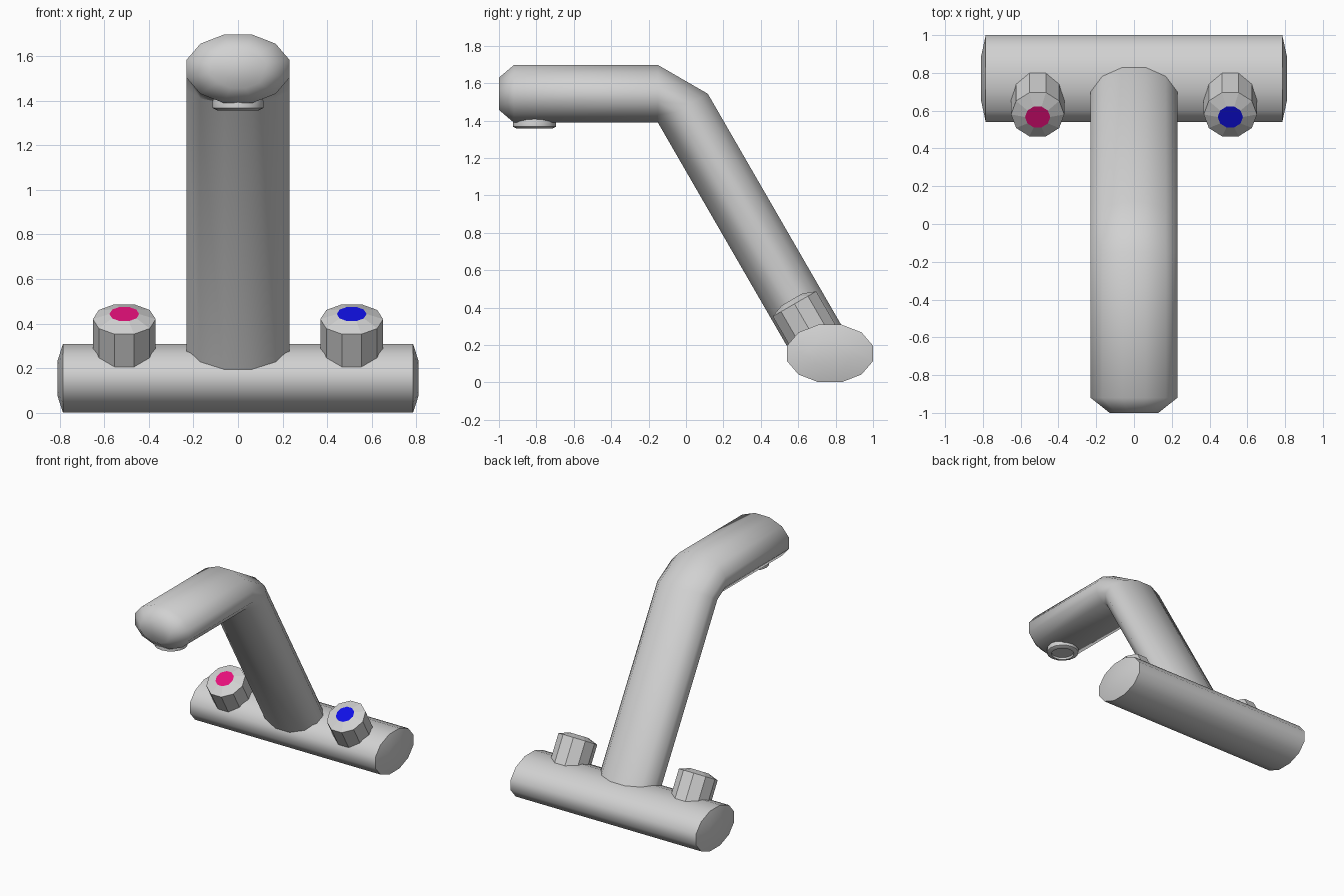
import bpy, bmesh, math
from mathutils import Vector

if "Cube" in bpy.data.objects:
    bpy.data.objects.remove(bpy.data.objects["Cube"])


def material(name, rgb):
    m = bpy.data.materials.new(name)
    m.diffuse_color = (*rgb, 1)
    m.use_nodes = True
    m.node_tree.nodes["Principled BSDF"].inputs["Base Color"].default_value = m.diffuse_color
    return m


GREY = material("satin_grey", (0.64, 0.64, 0.64))
HOT = material("hot_pink", (0.8, 0.005, 0.2))
COLD = material("cold_blue", (0.005, 0.005, 0.8))


def loft(name, rings, sides, phase, angle, cap=None):
    """Skin rings of (centre, u half-axis, v half-axis); cap colours the last face."""
    bm = bmesh.new()
    loops = []
    for c, u, v in rings:
        c, u, v = Vector(c), Vector(u), Vector(v)
        turn = [math.radians(phase) + 2 * math.pi * i / sides for i in range(sides)]
        loops.append([bm.verts.new(c + u * math.cos(a) + v * math.sin(a)) for a in turn])
    for a, b in zip(loops, loops[1:]):
        for i in range(sides):
            j = (i + 1) % sides
            bm.faces.new((a[i], a[j], b[j], b[i]))
    bm.faces.new(loops[0][::-1])
    end = bm.faces.new(loops[-1])
    if cap:
        end.material_index = 1
    bmesh.ops.recalc_face_normals(bm, faces=bm.faces)
    me = bpy.data.meshes.new(name)
    bm.to_mesh(me)
    bm.free()
    me.materials.append(GREY)
    if cap:
        me.materials.append(cap)
    ob = bpy.data.objects.new(name, me)
    bpy.context.collection.objects.link(ob)
    if angle:
        me.shade_smooth()
        me.set_sharp_from_angle(angle=math.radians(angle))
    return ob


# Oval tube half-axes (12 sides, flats facing the axes)
W, H = 0.238, 0.1595

# Horizontal base bar with slightly bulged ends
loft("base_bar",
     [((x, 0.77, 0.155), (0, W * s, 0), (0, 0, H * s))
      for x, s in ((-0.81, 0.5), (-0.785, 1), (0.785, 1), (0.81, 0.5))],
     12, 15, 50)

# Spout: tapered tip, level arm, 30/60 degree bend, sloping leg into the bar
c30, s30 = math.cos(math.radians(30)), 0.5
down = Vector((0, s30, -c30))
across = Vector((0, c30, s30))
bend = Vector((0, -0.15, 1.389)) + across * 0.154
spout = [((0, y, 1.543), (W * s, 0, 0), (0, 0, H * s))
         for y, s in ((-1.0, 0.56), (-0.92, 1), (-0.15, 1))]
spout += [(bend + down * t, (W, 0, 0), across * H) for t in (0, 1.49)]
loft("spout", spout, 12, 15, 50)

# Knobs tilted like the leg, each with a coloured top disc
for side, x, colour in (("hot", -0.51, HOT), ("cold", 0.51, COLD)):
    rim = Vector((x, 0.58, 0.42))
    loft(side + "_knob",
         [(rim + down * t, (r, 0, 0), across * r)
          for t, r in ((0.25, 0.141), (0, 0.141), (-0.027, 0.067))],
         10, 0, 0, colour)

# Outlet under the tip, with a recessed face
loft("outlet",
     [((0, -0.81, z), (r, 0, 0), (0, r, 0))
      for z, r in ((1.45, 0.095), (1.395, 0.115), (1.367, 0.115),
                   (1.357, 0.095), (1.357, 0.082), (1.372, 0.08))],
     16, 0, 40)
